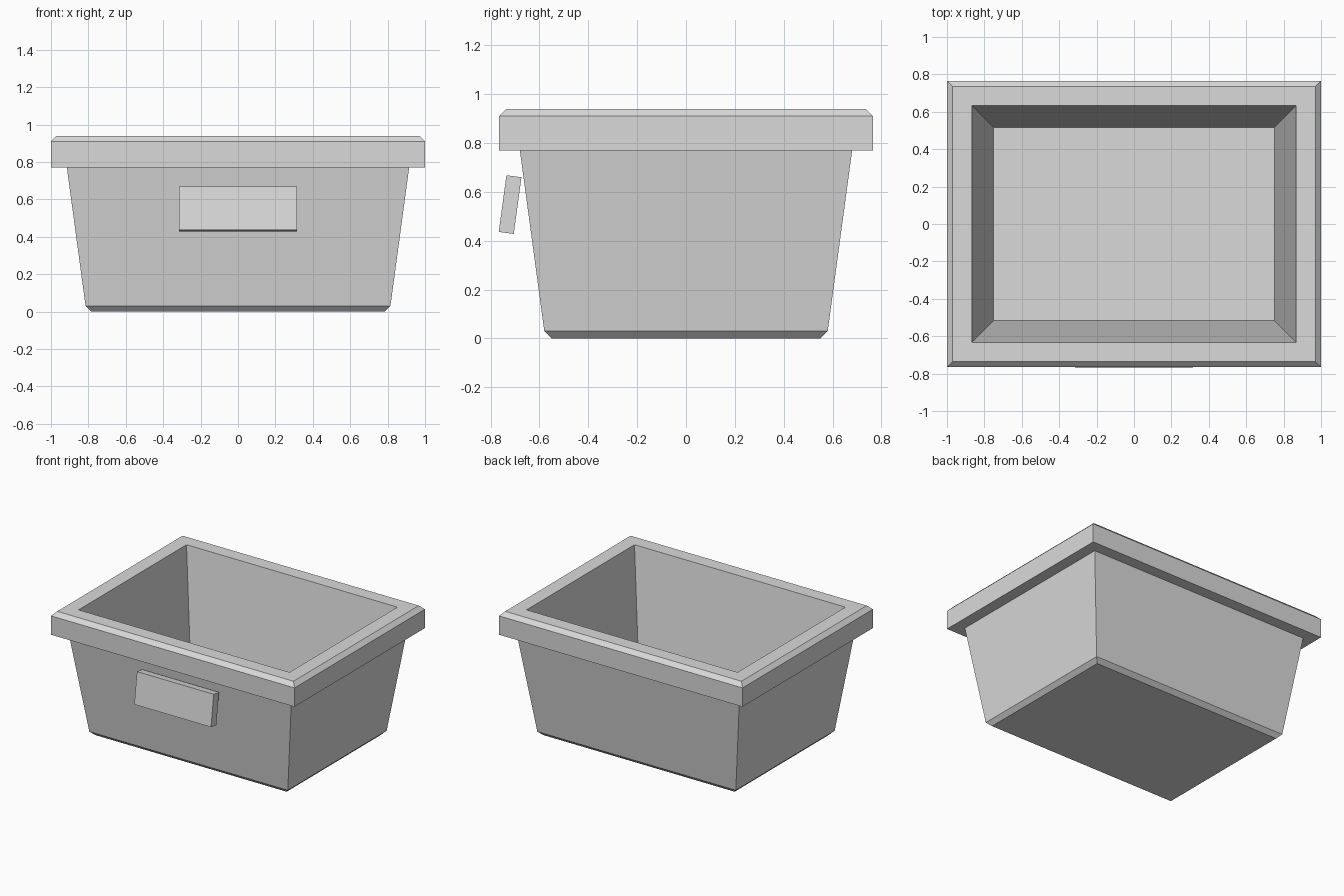
import bpy
import bmesh
from math import radians

cube = bpy.data.objects.get("Cube")
if cube:
    bpy.data.objects.remove(cube, do_unlink=True)

GREY = (0.7, 0.7, 0.7, 1.0)
grey = bpy.data.materials.new("light grey plastic")
grey.use_nodes = True
grey.diffuse_color = GREY
grey.node_tree.nodes["Principled BSDF"].inputs["Base Color"].default_value = GREY


def add_object(name, bm):
    bmesh.ops.recalc_face_normals(bm, faces=bm.faces)
    mesh = bpy.data.meshes.new(name)
    bm.to_mesh(mesh)
    bm.free()
    mesh.materials.append(grey)
    obj = bpy.data.objects.new(name, mesh)
    bpy.context.collection.objects.link(obj)
    return obj


def rectangle_loft(name, profile):
    """Join rectangles of (half width, half depth, height), capping both ends."""
    bm = bmesh.new()
    rings = [[bm.verts.new((sx * w, sy * d, z))
              for sx, sy in ((-1, -1), (1, -1), (1, 1), (-1, 1))]
             for w, d, z in profile]
    for low, high in zip(rings, rings[1:]):
        for i in range(4):
            j = (i + 1) % 4
            bm.faces.new((low[i], low[j], high[j], high[i]))
    bm.faces.new(rings[0])
    bm.faces.new(rings[-1])
    return add_object(name, bm)


# Tapered tub: outside wall, overhanging chamfered rim, inside wall and floor
rectangle_loft("storage_tub", [
    (0.785, 0.55, 0.0),
    (0.815, 0.58, 0.03),
    (0.915, 0.68, 0.77),
    (1.0, 0.765, 0.77),
    (1.0, 0.765, 0.91),
    (0.97, 0.735, 0.94),
    (0.866, 0.633, 0.94),
    (0.75, 0.517, 0.09),
])

# Tilted label plate in front of the wall
bm = bmesh.new()
bmesh.ops.create_cube(bm, size=1.0)
bmesh.ops.scale(bm, vec=(0.63, 0.062, 0.234), verts=bm.verts)
label = add_object("front_label_plate", bm)
label.location = (0, -0.72, 0.548)
label.rotation_euler.x = radians(-7.7)
